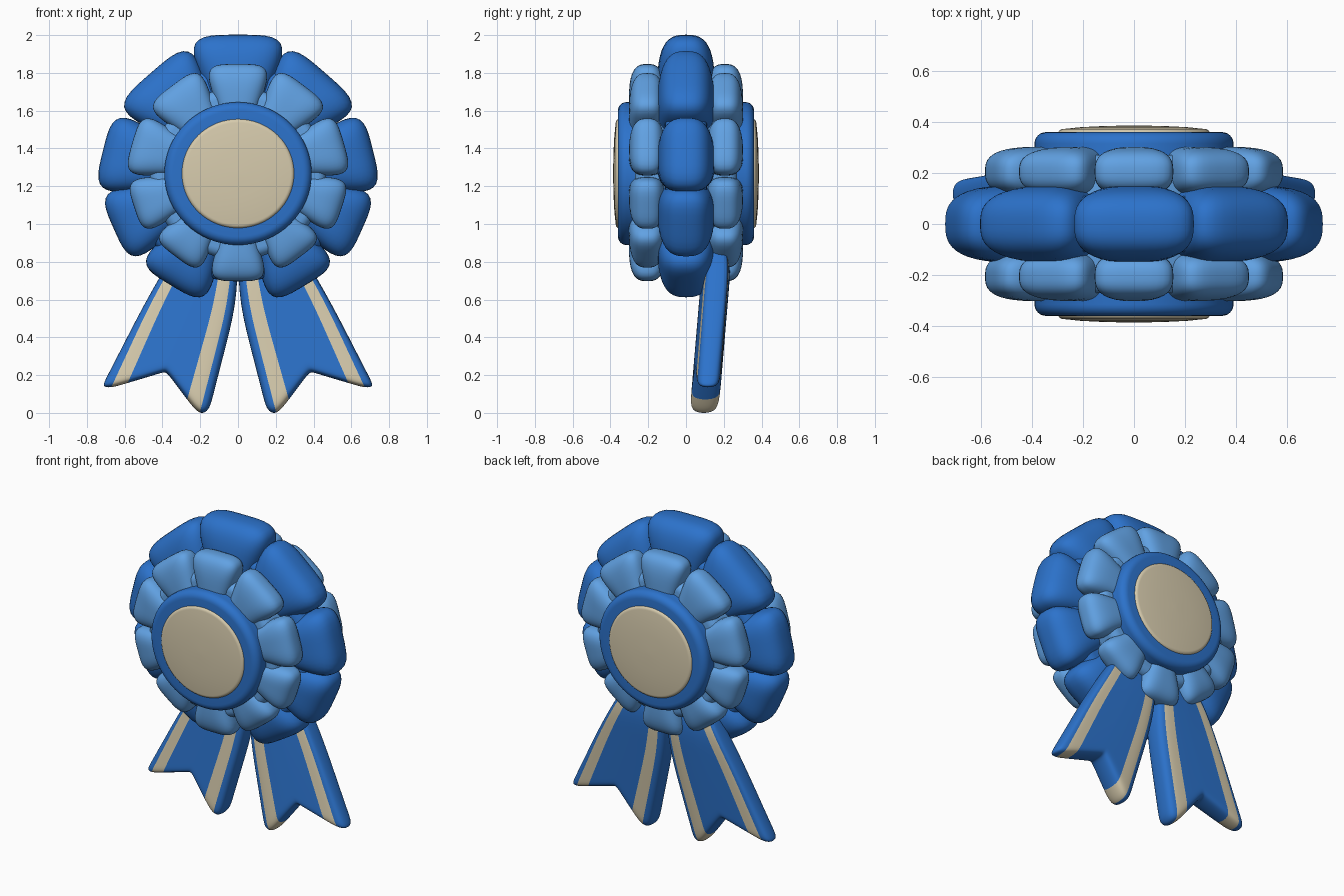
import bpy, bmesh, math
from mathutils import Vector, Matrix

cube = bpy.data.objects.get("Cube")
if cube:
    bpy.data.objects.remove(cube)

HUB = 1.267


def material(name, rgb):
    m = bpy.data.materials.new(name)
    m.use_nodes = True
    m.diffuse_color = (*rgb, 1)
    m.node_tree.nodes["Principled BSDF"].inputs["Base Color"].default_value = (*rgb, 1)
    return m


BLUE = material("royal blue", (0.025, 0.17, 0.6))
LIGHT = material("light blue", (0.12, 0.36, 0.77))
CREAM = material("cream", (0.68, 0.6, 0.42))


def add_object(name, bm, *mats):
    bmesh.ops.recalc_face_normals(bm, faces=bm.faces[:])
    for f in bm.faces:
        f.smooth = True
    mesh = bpy.data.meshes.new(name)
    bm.to_mesh(mesh)
    bm.free()
    for m in mats:
        mesh.materials.append(m)
    ob = bpy.data.objects.new(name, mesh)
    bpy.context.collection.objects.link(ob)
    return ob


def petal(name, angle, outer, inner, half_width, half_depth, y, mat, hub=HUB, p=4.0, q=2.9):
    """Puffy cushion, tapering towards the middle of the rosette."""
    bm = bmesh.new()
    bmesh.ops.create_cube(bm, size=2)
    bmesh.ops.subdivide_edges(bm, edges=bm.edges[:], cuts=11, use_grid_fill=True)
    turn = Matrix.Rotation(math.radians(angle - 90), 3, Vector((0, -1, 0)))
    for v in bm.verts:
        outline = (abs(v.co.x) ** p + abs(v.co.z) ** p) ** (1 / p)
        d = v.co / (outline ** q + abs(v.co.y) ** q) ** (1 / q)
        r = (outer + inner) / 2 + d.z * (outer - inner) / 2
        width = half_width * r / (outer * 0.88)
        v.co = turn @ Vector((d.x * width, y + d.y * half_depth, r)) + Vector((0, 0, hub))
    return add_object(name, bm, mat)


def lathe(name, profile, mat, steps=64):
    """Spin (radius, y) points about the rosette axis."""
    bm = bmesh.new()
    rings = []
    for r, y in profile:
        rings.append([bm.verts.new((r * 1.015 * math.cos(a), y, HUB + r * 0.985 * math.sin(a)))
                      for a in (math.tau * i / steps for i in range(steps))])
    for a, b in zip(rings, rings[1:]):
        for i in range(steps):
            j = (i + 1) % steps
            bm.faces.new((a[i], a[j], b[j], b[i]))
    bm.faces.new(rings[0])
    bm.faces.new(rings[-1])
    return add_object(name, bm, mat)


def rounded_disc(name, radius, half_depth, bevel, mat, dome=0.0):
    arc = [(radius - bevel + bevel * math.cos(a), half_depth - bevel + bevel * math.sin(a))
           for a in (math.pi / 2 * i / 6 for i in range(7))]
    front = arc + [(radius * k, half_depth + dome * (1 - k * k)) for k in (0.7, 0.4, 0.05)]
    return lathe(name, [(r, -y) for r, y in reversed(front)] + front, mat)


# Outer ruffle: one petal on top, mirrored pairs down the sides
OUTER = [(90, 0.735, 0.252, HUB), (49, 0.705, 0.25, HUB), (14, 0.737, 0.212, 1.21),
         (-24, 0.72, 0.2, HUB), (-59, 0.69, 0.2, HUB)]
for n, (angle, radius, width, hub) in enumerate(OUTER):
    petal(f"outer_petal_left_{n}", angle, radius, 0.15, width, 0.152, 0, BLUE, hub)
    if n:
        petal(f"outer_petal_right_{n}", 180 - angle, radius, 0.15, width, 0.152, 0, BLUE, hub)
rounded_disc("outer_core", 0.58, 0.11, 0.06, BLUE)

# Inner ruffles on the front and back
INNER = [(90, 0.58, 0.162), (53, 0.582, 0.165), (16, 0.583, 0.16),
         (-18, 0.578, 0.143), (-53, 0.55, 0.145), (-90, 0.57, 0.145)]
for side, y in (("front", -0.205), ("back", 0.205)):
    for n, (angle, radius, width) in enumerate(INNER):
        petal(f"inner_petal_left_{side}_{n}", angle, radius, 0.18, width, 0.097, y, LIGHT)
        if abs(angle) != 90:
            petal(f"inner_petal_right_{side}_{n}", 180 - angle, radius, 0.18, width, 0.097, y, LIGHT)
rounded_disc("inner_core", 0.46, 0.27, 0.05, LIGHT)

# Centre button
rounded_disc("button_rim", 0.384, 0.36, 0.045, BLUE)
rounded_disc("button_face", 0.295, 0.372, 0.022, CREAM, dome=0.014)

# Ribbon tails: columns run from the inner edge to the outer edge
TOP = [0.0, 0.02, 0.08, 0.13, 0.15, 0.17, 0.23, 0.29, 0.31]
MIDDLE = [0.0, 0.045, 0.112, 0.23, 0.25, 0.27, 0.4, 0.46, 0.485]
BOTTOM = [(0.15, 0.015), (0.2, -0.02), (0.265, 0.06), (0.36, 0.19), (0.385, 0.217),
          (0.415, 0.207), (0.605, 0.15), (0.675, 0.13), (0.725, 0.135)]
THICK = [0.055, 0.075, 0.077, 0.073, 0.072, 0.071, 0.064, 0.06, 0.048]
STRIPES = (1, 6)


def ribbon(name, side):
    rows = [[(x, 0.9) for x in TOP], [(x, 0.6) for x in MIDDLE]]
    for f in (0.45, 0.87, 1):
        rows.append([(m + (b[0] - m) * f, 0.6 + (b[1] - 0.6) * f) for m, b in zip(MIDDLE, BOTTOM)])
    bm = bmesh.new()
    sheets = []
    for s in (-1, 1):
        sheets.append([[bm.verts.new((side * x, 0.09 + 0.09 * z + 0.02 * x + s * t, z))
                        for (x, z), t in zip(row, THICK)] for row in rows])
    last_row, last_col = len(rows) - 1, len(TOP) - 1

    def face(verts, striped):
        bm.faces.new(verts).material_index = int(striped)

    for g in sheets:
        for r in range(last_row):
            for c in range(last_col):
                face((g[r][c], g[r][c + 1], g[r + 1][c + 1], g[r + 1][c]), c in STRIPES)
    a, b = sheets
    for r in (0, last_row):
        for c in range(last_col):
            face((a[r][c], a[r][c + 1], b[r][c + 1], b[r][c]), c in STRIPES)
    for c in (0, last_col):
        for r in range(last_row):
            face((a[r][c], a[r + 1][c], b[r + 1][c], b[r][c]), False)
    ob = add_object(name, bm, BLUE, CREAM)
    sub = ob.modifiers.new("Round", "SUBSURF")
    sub.levels = sub.render_levels = 3


ribbon("left_ribbon", 1)
ribbon("right_ribbon", -1)
